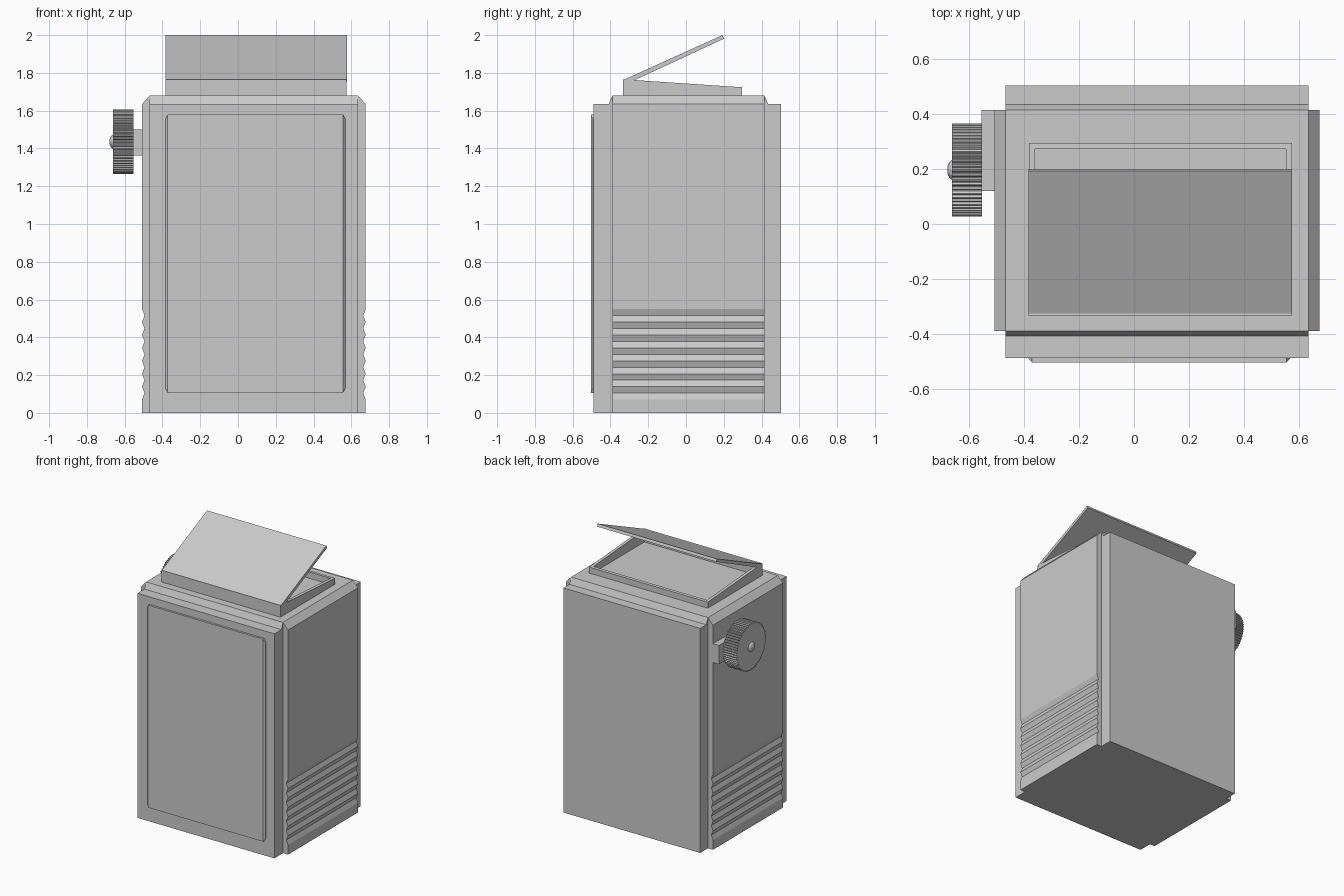
import bpy, bmesh, math

if "Cube" in bpy.data.objects:
    bpy.data.objects.remove(bpy.data.objects["Cube"])

CX = 0.084          # centre line of the cabinet
HW = 0.592          # half width of the core
HS = 0.5515         # half width of front and back slabs


def make(name, verts, faces):
    me = bpy.data.meshes.new(name)
    me.from_pydata(verts, [], faces)
    bm = bmesh.new()
    bm.from_mesh(me)
    bmesh.ops.recalc_face_normals(bm, faces=bm.faces)
    bm.to_mesh(me)
    bm.free()
    ob = bpy.data.objects.new(name, me)
    bpy.context.collection.objects.link(ob)
    return ob


def loft(name, rings):
    """Join equal-length rings of points and cap both ends."""
    n = len(rings[0])
    faces = [(a * n + i, a * n + (i + 1) % n, (a + 1) * n + (i + 1) % n, (a + 1) * n + i)
             for a in range(len(rings) - 1) for i in range(n)]
    faces += [tuple(range(n)), tuple(range((len(rings) - 1) * n, len(rings) * n))]
    return make(name, [p for r in rings for p in r], faces)


def prism_x(name, prof, x0, x1):
    return loft(name, [[(x, y, z) for y, z in prof] for x in (x0, x1)])


# core with ridged lower sides and chamfered top
side = [(HW, 0.0), (HW, 0.07)]
step = 0.48 / 14
for i in range(1, 15):
    side.append((HW - (0.013 if i % 2 else 0), 0.07 + i * step))
side += [(HW, 1.635), (HS, 1.68)]
prof = [(CX + x, z) for x, z in side] + [(CX - x, z) for x, z in reversed(side)]
loft("cabinet_core", [[(x, y, z) for x, z in prof] for y in (-0.39, 0.415)])

# front and back slabs, each with a sloped lip up to the top
prism_x("front_slab", [(-0.39, 0), (-0.489, 0), (-0.489, 1.635), (-0.409, 1.635), (-0.39, 1.68)],
        CX - HS, CX + HS)
prism_x("back_slab", [(0.415, 0), (0.504, 0), (0.504, 1.635), (0.435, 1.635), (0.415, 1.68)],
        CX - HS, CX + HS)


# raised front panel with bevelled sides
def panel_ring(y, w, cut):
    h, pc, cz = 0.737, 0.092, 0.843
    pts = [(w, h - cut), (0.463, h), (-0.463, h), (-w, h - cut),
           (-w, cut - h), (-0.463, -h), (0.463, -h), (w, cut - h)]
    return [(pc + x, y, cz + z) for x, z in pts]


loft("front_panel", [panel_ring(-0.487, 0.476, 0.024), panel_ring(-0.492, 0.476, 0.024),
                     panel_ring(-0.504, 0.464, 0.004)])

# open sloping frame on the top
X0, X1, Y0, Y1, T = -0.383, 0.575, -0.333, 0.296, 0.022


def frame_ring(t, top):
    pts = [(X0 + t, Y0 + t), (X1 - t, Y0 + t), (X1 - t, Y1 - t), (X0 + t, Y1 - t)]
    return [(x, y, 1.766 - 0.042 * (y - Y0) / (Y1 - Y0) if top else 1.68) for x, y in pts]


rings = [frame_ring(0, False), frame_ring(0, True), frame_ring(T, True), frame_ring(T, False)]
make("top_frame", [p for r in rings for p in r],
     [(a * 4 + i, a * 4 + (i + 1) % 4, (a + 1) % 4 * 4 + (i + 1) % 4, (a + 1) % 4 * 4 + i)
      for a in range(4) for i in range(4)])

# raised lid hinged at the front
prism_x("lid", [(-0.333, 1.762), (0.193, 2.0), (0.201, 1.981), (-0.262, 1.766), (-0.325, 1.755)],
        X0 - 0.001, X1 + 0.001)

# bracket behind the knob
prism_x("knob_bracket", [(0.12, 1.363), (0.415, 1.363), (0.415, 1.50), (0.12, 1.50)], -0.555, -0.505)

# knurled knob and its domed centre button
KY, KZ, TEETH = 0.197, 1.436, 60


def circle(x, radii):
    n = len(radii)
    return [(x, KY + r * math.cos(2 * math.pi * i / n), KZ + r * math.sin(2 * math.pi * i / n))
            for i, r in enumerate(radii)]


knurl = [0.170, 0.170, 0.162, 0.162] * TEETH
loft("knob", [circle(-0.553, knurl), circle(-0.663, knurl)])
loft("knob_button", [circle(x, [r] * 12) for x, r in
                     ((-0.66, 0.036), (-0.666, 0.035), (-0.674, 0.027), (-0.680, 0.012))])
